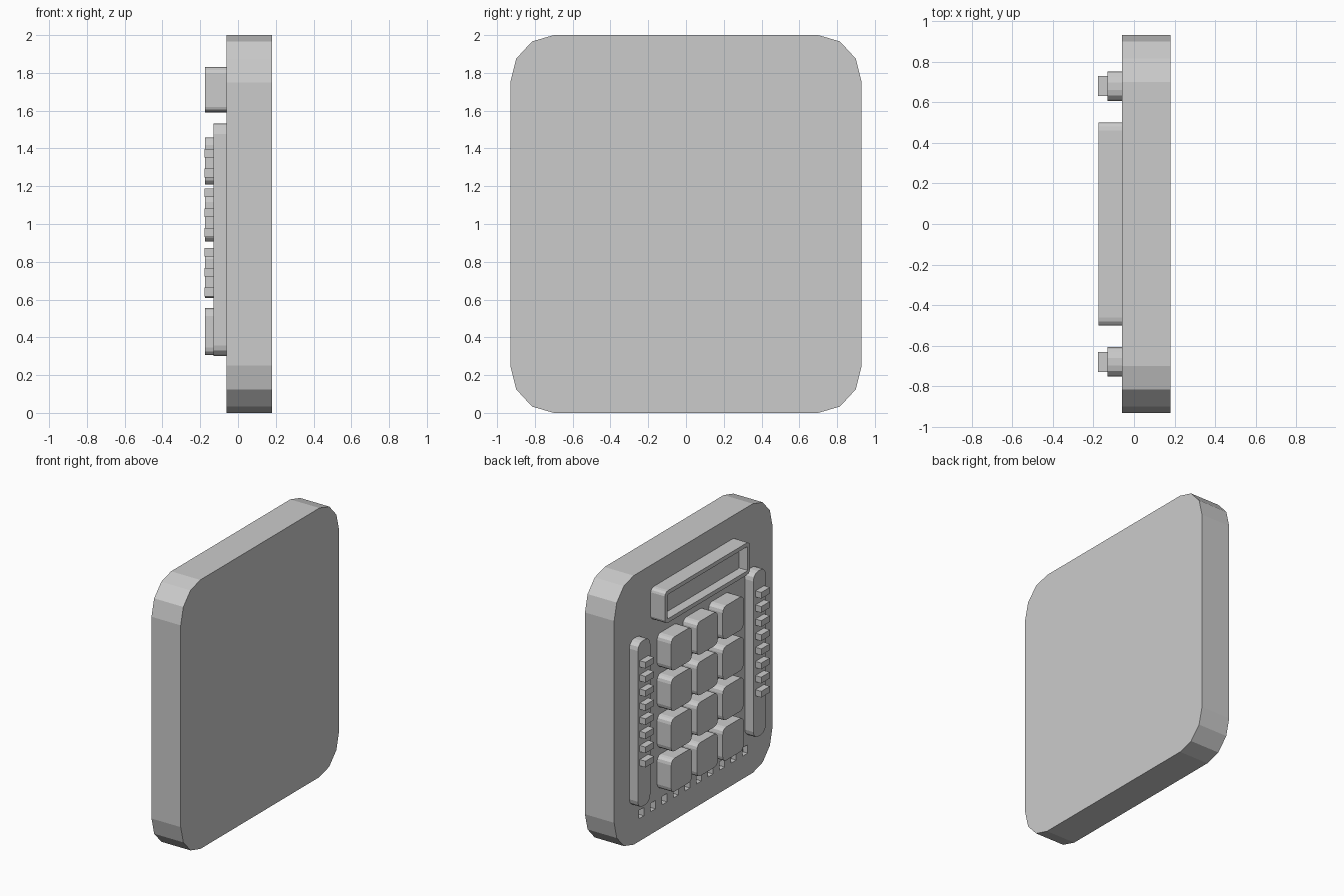
import bpy, bmesh, math
from mathutils import Vector

if "Cube" in bpy.data.objects:
    bpy.data.objects.remove(bpy.data.objects["Cube"])

FACE = -0.06  # plane of the panel's front face (panel looks towards -x)


def rounded_outline(y, z, hy, hz, ry, rz, seg=3):
    pts = []
    for k, (sy, sz) in enumerate([(1, 1), (-1, 1), (-1, -1), (1, -1)]):
        for i in range(seg + 1):
            a = math.radians(90 * (k + i / seg))
            pts.append((y + sy * (hy - ry) + ry * math.cos(a),
                        z + sz * (hz - rz) + rz * math.sin(a)))
    return pts


def block(name, x0, x1, y, z, hy, hz, ry, rz=None, recess=None):
    """Rounded plate between x0 (front) and x1 (back); recess = (rim, depth)."""
    outline = rounded_outline(y, z, hy, hz, ry, rz or ry)
    bm = bmesh.new()
    front = [bm.verts.new((x0, p, q)) for p, q in outline]
    back = [bm.verts.new((x1, p, q)) for p, q in outline]
    face = bm.faces.new(front)
    bm.faces.new(back[::-1])
    n = len(outline)
    for i in range(n):
        j = (i + 1) % n
        bm.faces.new((front[i], back[i], back[j], front[j]))
    bmesh.ops.recalc_face_normals(bm, faces=bm.faces[:])
    if recess:
        bmesh.ops.inset_region(bm, faces=[face], thickness=recess[0])
        floor = bmesh.ops.extrude_discrete_faces(bm, faces=[face])["faces"][0]
        bmesh.ops.translate(bm, verts=floor.verts[:], vec=Vector((recess[1], 0, 0)))
    return finish(name, bm)


def add_box(bm, x0, x1, y, z, hy, hz):
    verts = bmesh.ops.create_cube(bm, size=2)["verts"]
    bmesh.ops.scale(bm, verts=verts, vec=((x1 - x0) / 2, hy, hz))
    bmesh.ops.translate(bm, verts=verts, vec=((x0 + x1) / 2, y, z))


def finish(name, bm):
    mesh = bpy.data.meshes.new(name)
    bm.to_mesh(mesh)
    bm.free()
    ob = bpy.data.objects.new(name, mesh)
    bpy.context.collection.objects.link(ob)
    return ob


# Main panel
panel = block("panel_body", FACE, 0.18, 0, 1, 0.93, 1.0, 0.23, 0.25)

# Row of small square recesses along the bottom
bm = bmesh.new()
for i in range(10):
    add_box(bm, FACE - 0.05, FACE + 0.04, 0.61 - i * 0.1355, 0.2, 0.029, 0.031)
cutter = finish("vent_cutter", bm)
cutter.hide_render = True
mod = panel.modifiers.new("vents", 'BOOLEAN')
mod.operation = 'DIFFERENCE'
mod.solver = 'EXACT'
mod.object = cutter
bpy.context.view_layer.objects.active = panel
bpy.ops.object.modifier_apply(modifier=mod.name)
bpy.data.objects.remove(cutter)

# Display window with recessed screen
block("display_frame", -0.176, FACE, 0, 1.71, 0.5, 0.12, 0.04, 0.03, recess=(0.03, 0.07))

# Keypad: four rows of three blank keys
for r in range(4):
    for c in range(3):
        block(f"key_{r}_{c}", -0.176, FACE, 0.303 * (1 - c), 1.333 - 0.301 * r,
              0.123, 0.124, 0.04)

# Side rails with small raised nubs
for side, s in (("left", 1), ("right", -1)):
    block(f"{side}_rail", -0.13, FACE, s * 0.678, 0.917, 0.073, 0.615, 0.055)
    bm = bmesh.new()
    for i in range(8):
        add_box(bm, -0.178, -0.125, s * 0.68, 1.375 - 0.105 * i, 0.05, 0.023)
    finish(f"{side}_rail_nubs", bm)
